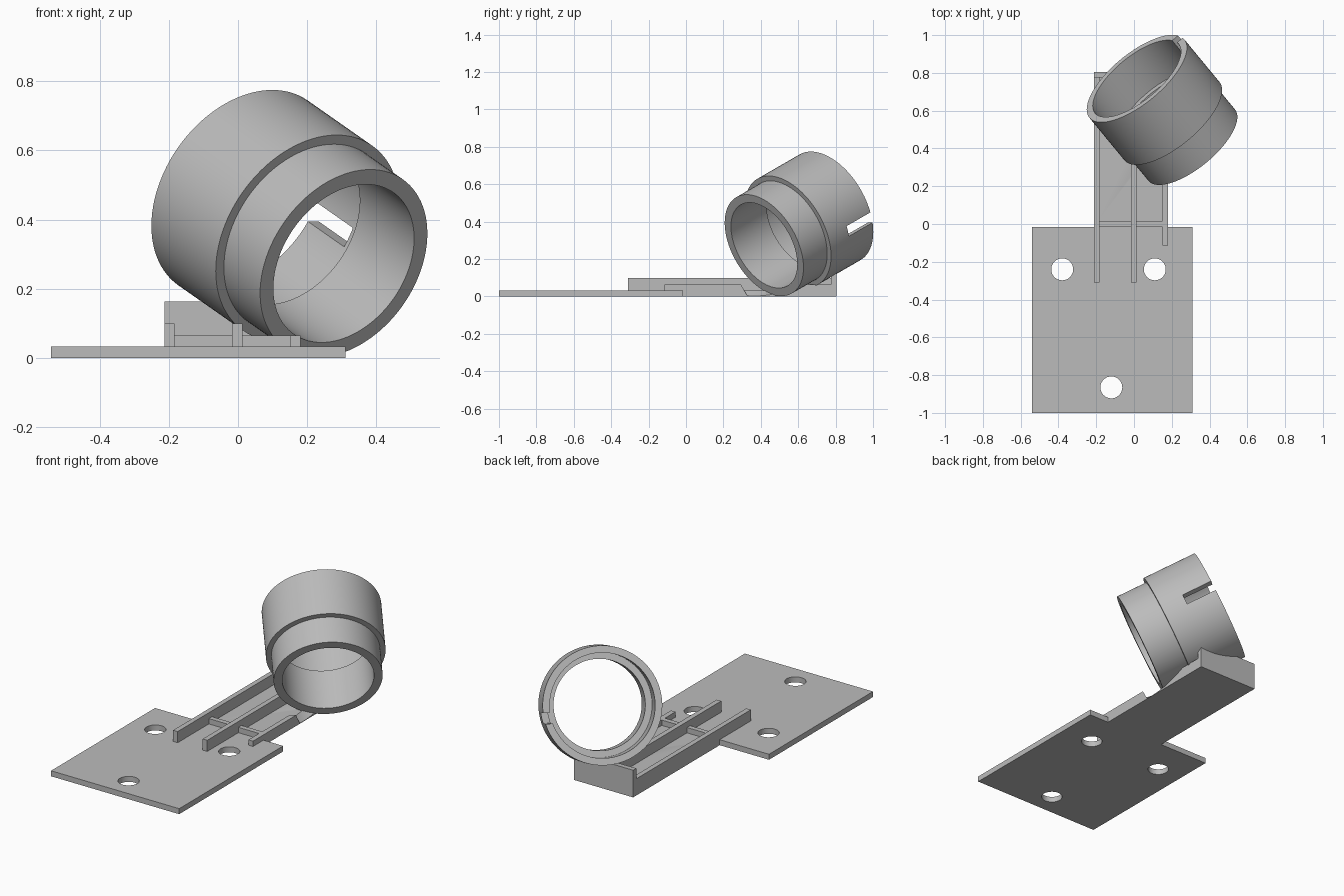
import bpy, bmesh, math
from mathutils import Matrix, Vector

default = bpy.data.objects.get("Cube")
if default:
    bpy.data.objects.remove(default, do_unlink=True)

grey = bpy.data.materials.new("plain_grey")
grey.use_nodes = True
colour = (0.5, 0.5, 0.5, 1)
grey.diffuse_color = colour
grey.node_tree.nodes["Principled BSDF"].inputs["Base Color"].default_value = colour


def add_object(name, bm):
    bmesh.ops.recalc_face_normals(bm, faces=bm.faces)
    mesh = bpy.data.meshes.new(name)
    bm.to_mesh(mesh)
    bm.free()
    mesh.materials.append(grey)
    obj = bpy.data.objects.new(name, mesh)
    bpy.context.collection.objects.link(obj)
    return obj


def box(name, x, y, z):
    bm = bmesh.new()
    bmesh.ops.create_cube(bm, size=1)
    for v in bm.verts:
        v.co = [a + (c + 0.5) * (b - a) for c, (a, b) in zip(v.co, (x, y, z))]
    return add_object(name, bm)


def lathe(name, profile, closed, steps=96):
    """Spin (radius, height) points around z; open profiles get end caps."""
    bm = bmesh.new()
    rings = [[bm.verts.new((r * math.cos(2 * math.pi * i / steps),
                            r * math.sin(2 * math.pi * i / steps), h))
              for i in range(steps)] for r, h in profile]
    pairs = list(zip(rings, rings[1:]))
    if closed:
        pairs.append((rings[-1], rings[0]))
    else:
        bm.faces.new(rings[0])
        bm.faces.new(rings[-1])
    for a, b in pairs:
        for i in range(steps):
            j = (i + 1) % steps
            bm.faces.new((a[i], a[j], b[j], b[i]))
    return add_object(name, bm)


def cut(obj, cutter):
    mod = obj.modifiers.new("cut", "BOOLEAN")
    mod.operation = "DIFFERENCE"
    mod.solver = "EXACT"
    mod.object = cutter
    bpy.context.view_layer.update()
    bpy.context.view_layer.objects.active = obj
    bpy.ops.object.modifier_apply(modifier=mod.name)


def discard(obj):
    bpy.data.objects.remove(obj, do_unlink=True)


# Tilted frame of the tube: origin at the wide rim, z towards the narrow end
turn, tilt = math.radians(39.5), math.radians(24)
side = Vector((math.cos(turn), math.sin(turn), 0))
axis = Vector((math.sin(turn) * math.cos(tilt),
               -math.cos(turn) * math.cos(tilt), -math.sin(tilt)))
up = axis.cross(side)
frame = Matrix((side, up, axis)).transposed().to_4x4()
frame.translation = (0.015, 0.77, 0.477)

OUTER, NECK, BORE, SEAT = 0.326, 0.297, 0.25, 0.287
SHOULDER, STEP, LENGTH = 0.32, 0.23, 0.5

# Stepped tube with a slot in the wide rim
tube = lathe("stepped_tube", [
    (OUTER, 0), (OUTER, SHOULDER), (NECK, SHOULDER), (NECK, LENGTH),
    (BORE, LENGTH), (BORE, STEP), (SEAT, STEP), (SEAT, 0)], True)
tube.matrix_world = frame
slot = box("slot_cutter", (0.2, 0.4), (-0.09, -0.03), (-0.1, 0.18))
slot.matrix_world = frame
slot.hide_render = True
cut(tube, slot)
discard(slot)

# Mounting plate with three screw holes
plate = box("mounting_plate", (-0.54, 0.31), (-1, -0.015), (0, 0.033))
for hx, hy in ((-0.38, -0.24), (0.11, -0.24), (-0.12, -0.865)):
    hole = lathe("hole_cutter", [(0.058, -0.1), (0.058, 0.1)], False, 48)
    hole.location = (hx, hy, 0)
    hole.hide_render = True
    cut(plate, hole)
    discard(hole)

# Arm, stiffening ribs and rear wall
FLOOR, LEFT, RIGHT, BACK = 0.033, -0.213, 0.18, 0.805
supports = [
    box("arm", (LEFT, RIGHT), (-0.015, BACK), (0, FLOOR)),
    box("outer_rib", (LEFT, LEFT + 0.03), (-0.31, 0.775), (FLOOR, 0.1)),
    box("middle_rib", (-0.017, 0.013), (-0.31, 0.775), (FLOOR, 0.1)),
    box("short_rib", (RIGHT - 0.03, RIGHT), (-0.115, 0.775), (FLOOR, 0.065)),
    box("cross_rib_outer", (LEFT + 0.03, -0.017), (-0.015, 0.015), (FLOOR, 0.065)),
    box("cross_rib_inner", (0.013, RIGHT - 0.03), (-0.015, 0.015), (FLOOR, 0.065)),
    box("rear_wall", (LEFT, RIGHT), (0.775, BACK), (FLOOR, 0.163)),
]

# Clear the tube's space out of the supports so they cradle it
core = lathe("tube_cutter", [
    (OUTER - 0.003, -0.3), (OUTER - 0.003, SHOULDER - 0.003),
    (NECK - 0.003, SHOULDER - 0.003), (NECK - 0.003, LENGTH + 0.1)], False)
core.matrix_world = frame
core.hide_render = True
for part in supports:
    cut(part, core)
discard(core)

# Smooth round walls, keep edges sharp
for obj in [tube, plate] + supports:
    bpy.ops.object.select_all(action="DESELECT")
    obj.select_set(True)
    bpy.context.view_layer.objects.active = obj
    bpy.ops.object.shade_smooth_by_angle(angle=math.radians(30))
